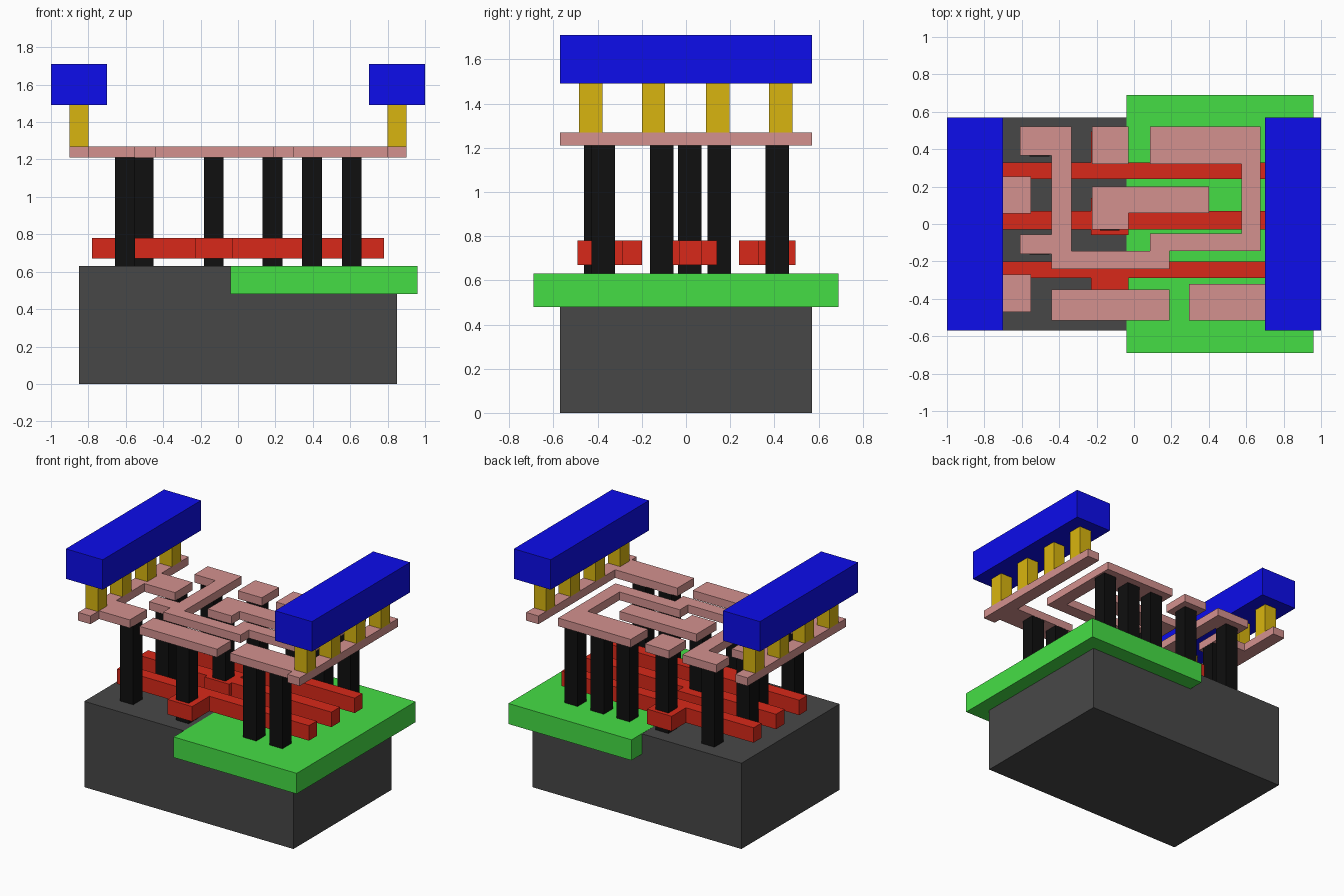
import bpy, bmesh


def material(name, rgb):
    # sRGB colour to linear
    lin = [c / 12.92 if c <= 0.04045 else ((c + 0.055) / 1.055) ** 2.4 for c in rgb]
    m = bpy.data.materials.new(name)
    m.diffuse_color = (*lin, 1)
    return m


def prism(name, outline, z0, z1, mat=None):
    """Extrude a flat outline from z0 to z1."""
    bm = bmesh.new()
    face = bm.faces.new([bm.verts.new((x, y, z0)) for x, y in outline])
    top = bmesh.ops.extrude_face_region(bm, geom=[face])["geom"]
    bmesh.ops.translate(bm, vec=(0, 0, z1 - z0),
                        verts=[v for v in top if isinstance(v, bmesh.types.BMVert)])
    bmesh.ops.recalc_face_normals(bm, faces=bm.faces)
    me = bpy.data.meshes.new(name)
    bm.to_mesh(me)
    bm.free()
    ob = bpy.data.objects.new(name, me)
    bpy.context.collection.objects.link(ob)
    if mat:
        me.materials.append(mat)
    return ob


def box(name, x0, x1, y0, y1, z0, z1, mat=None):
    return prism(name, [(x0, y0), (x1, y0), (x1, y1), (x0, y1)], z0, z1, mat)


dark = material("dark_grey", (0.28, 0.28, 0.28))
green = material("green", (0.27, 0.87, 0.27))
red = material("red", (0.85, 0.16, 0.10))
black = material("black", (0.06, 0.06, 0.06))
pink = material("pink", (0.83, 0.57, 0.56))
gold = material("gold", (0.85, 0.71, 0.06))
blue = material("blue", (0.05, 0.05, 0.92))

# Substrate block, the well set flush into it, and the buried active strips
TOP = 0.63
box("substrate", -0.85, 0.85, -0.57, 0.57, 0, TOP, dark)
box("well", -0.04, 0.96, -0.69, 0.69, 0.48, TOP + 0.001, green)
for name, x0, x1 in (("active_left", -0.70, -0.41), ("active_right", 0.09, 0.70)):
    box(name, x0, x1, -0.52, 0.52, 0.5, TOP - 0.002)

# Gate bars, each with a square contact tab sticking out of one or both sides
for y0, y1, t0, t1 in ((0.24, 0.33, 0.295, 0.495),
                       (-0.03, 0.07, -0.06, 0.14),
                       (-0.29, -0.20, -0.49, -0.285)):
    lo, hi = min(y0, t0), max(y1, t1)
    pts = [(-0.78, y0)]
    if lo < y0:
        pts += [(-0.23, y0), (-0.23, lo), (-0.03, lo), (-0.03, y0)]
    pts += [(0.78, y0), (0.78, y1)]
    if hi > y1:
        pts += [(-0.03, y1), (-0.03, hi), (-0.23, hi), (-0.23, y1)]
    pts += [(-0.78, y1)]
    prism("gate_bar", pts, 0.67, 0.78, red)

# Black contact posts: centre positions
M0, M1, H = 1.21, 1.27, 0.053
posts = [(-0.605, -0.375), (-0.605, 0.15), (-0.505, -0.11), (-0.505, 0.413),
         (-0.13, -0.408), (-0.13, 0.017), (-0.13, 0.413),
         (0.395, -0.375), (0.608, -0.375)]
posts += [(x, 0.413) for x in (0.185, 0.395, 0.608)]
for x, y in posts:
    box("contact_post", x - H, x + H, y - H, y + H, TOP, M0, black)

# Pink routing layer
routing = {
    "left_rail": [(-0.9, -0.57), (-0.8, -0.57), (-0.8, -0.47), (-0.55, -0.47),
                  (-0.55, -0.27), (-0.8, -0.27), (-0.8, 0.055), (-0.55, 0.055),
                  (-0.55, 0.255), (-0.8, 0.255), (-0.8, 0.57), (-0.9, 0.57)],
    "right_rail": [(0.9, -0.57), (0.9, 0.57), (0.8, 0.57), (0.8, -0.32),
                   (0.295, -0.32), (0.295, -0.515), (0.8, -0.515), (0.8, -0.57)],
    "left_track": [(-0.61, 0.52), (-0.335, 0.52), (-0.335, -0.145), (0.19, -0.145),
                   (0.19, -0.24), (-0.44, -0.24), (-0.44, -0.16), (-0.61, -0.16),
                   (-0.61, -0.055), (-0.44, -0.055), (-0.44, 0.365), (-0.61, 0.365)],
    "right_track": [(0.085, 0.52), (0.675, 0.52), (0.675, -0.145), (0.085, -0.145),
                    (0.085, -0.05), (0.575, -0.05), (0.575, 0.32), (0.085, 0.32)],
    "middle_track": [(-0.225, 0.2), (0.4, 0.2), (0.4, 0.06), (-0.03, 0.06),
                     (-0.03, -0.03), (-0.225, -0.03)],
    "back_pad": [(-0.225, 0.32), (-0.03, 0.32), (-0.03, 0.52), (-0.225, 0.52)],
    "front_pad": [(-0.44, -0.515), (0.19, -0.515), (0.19, -0.35), (-0.44, -0.35)],
}
for name, pts in routing.items():
    prism(name, pts, M0, M1, pink)

# Gold posts and blue power beams on both sides
for s in (-1, 1):
    a, b = sorted((0.8 * s, 0.9 * s))
    for y in (-0.432, -0.147, 0.143, 0.428):
        box("rail_post", a, b, y - H, y + H, M1, 1.49, gold)
    a, b = sorted((0.7 * s, 1.0 * s))
    box("power_beam", a, b, -0.57, 0.57, 1.49, 1.71, blue)
